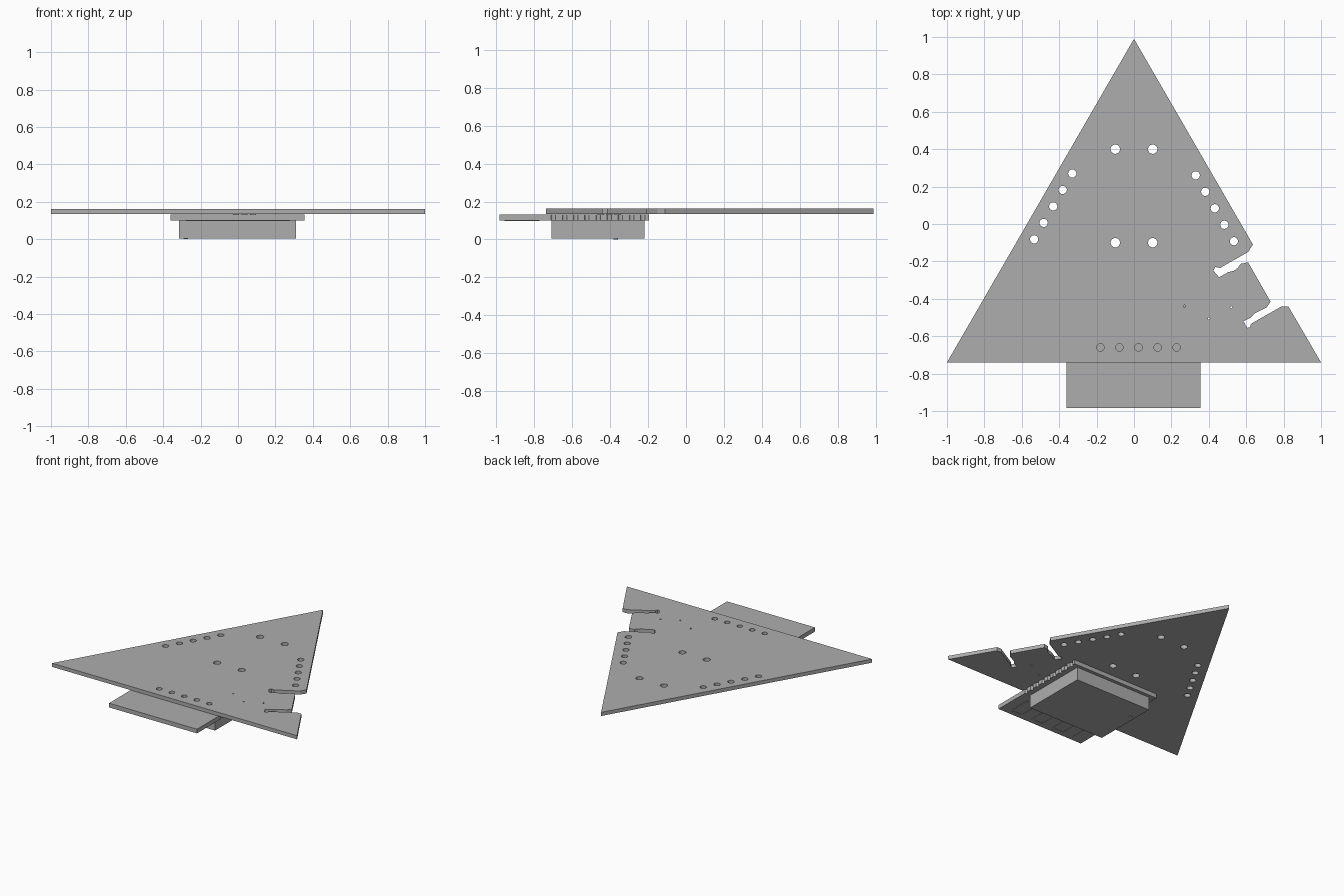
import bpy, bmesh, math

cube = bpy.data.objects.get("Cube")
if cube:
    bpy.data.objects.remove(cube, do_unlink=True)

grey = bpy.data.materials.new("plain grey")
grey.use_nodes = True
COLOUR = (0.42, 0.42, 0.42, 1)
grey.diffuse_color = COLOUR
grey.node_tree.nodes["Principled BSDF"].inputs["Base Color"].default_value = COLOUR


def circle(x, y, r, n=24):
    step = 2 * math.pi / n
    return [(x + r * math.cos(i * step), y + r * math.sin(i * step)) for i in range(n)]


def sheet(name, loops, z0, z1):
    """Solid flat sheet: first loop is the outline, the others are holes."""
    curve = bpy.data.curves.new(name, 'CURVE')
    curve.dimensions = '2D'
    curve.fill_mode = 'BOTH'
    curve.extrude = (z1 - z0) / 2
    for loop in loops:
        spline = curve.splines.new('POLY')
        spline.points.add(len(loop) - 1)
        for point, (x, y) in zip(spline.points, loop):
            point.co = (x, y, 0, 1)
        spline.use_cyclic_u = True
    ob = bpy.data.objects.new(name, curve)
    bpy.context.collection.objects.link(ob)
    bpy.ops.object.select_all(action='DESELECT')
    ob.select_set(True)
    bpy.context.view_layer.objects.active = ob
    bpy.ops.object.convert(target='MESH')
    ob = bpy.context.view_layer.objects.active
    bm = bmesh.new()
    bm.from_mesh(ob.data)
    bmesh.ops.remove_doubles(bm, verts=bm.verts, dist=0.0001)
    bmesh.ops.translate(bm, verts=bm.verts, vec=(0, 0, (z0 + z1) / 2))
    bmesh.ops.recalc_face_normals(bm, faces=bm.faces)
    for face in bm.faces:
        face.smooth = False
    bm.to_mesh(ob.data)
    bm.free()
    ob.data.materials.clear()
    ob.data.materials.append(grey)
    return ob


def rect(x0, x1, y0, y1):
    return [(x0, y0), (x1, y0), (x1, y1), (x0, y1)]


# Triangular plate, with two ragged slots in its left edge
lower_slot = [(.825, -.44), (.79, -.44), (.64, -.525), (.625, -.535), (.62, -.553),
              (.605, -.555), (.585, -.52), (.625, -.5), (.65, -.475), (.71, -.445),
              (.73, -.415)]
upper_slot = [(.61, -.205), (.57, -.213), (.555, -.235), (.535, -.25), (.505, -.257),
              (.455, -.285), (.425, -.25), (.435, -.23), (.46, -.235), (.61, -.15),
              (.636, -.11)]
outline = [(-1, -.74), (1, -.74)] + lower_slot + upper_slot + [(0, .99)]

# Mounting holes, pin rows along three edges, and tiny via holes
holes = [circle(x, y, .025) for x in (-.1, .1) for y in (-.1, .4)]
for i in range(5):
    holes.append(circle(-.33 - .051 * i, .27 - .088 * i, .022))
    holes.append(circle(.33 + .051 * i, .26 - .088 * i, .022))
    holes.append(circle(-.18 + .102 * i, -.66, .02))
holes += [circle(x, y, .006, 10) for x, y in ((.27, -.44), (.52, -.445), (.4, -.505))]
sheet("triangle_plate", [outline] + holes, .135, .162)

# Module board with half-round notches along both sides
X0, X1, Y0, Y1 = -.362, .355, -.985, -.195
R, PITCH = .012, .059


def notches(x, side):
    points = []
    for i in range(9):
        y = -.7 + PITCH * i
        for k in range(7):
            a = -math.pi / 2 + math.pi * k / 6
            points.append((x - side * R * math.cos(a), y + R * math.sin(a)))
    return points


board = [(X0, Y0), (X1, Y0)] + notches(X1, 1) + [(X1, Y1), (X0, Y1)] + notches(X0, -1)[::-1]
sheet("module_board", [board], .1, .131)

# Solder pads between the board and the plate
for i in range(3):
    for j in range(3):
        x, y = -.01 + .045 * i, -.45 + .045 * j
        sheet("solder_pad", [rect(x - .016, x + .016, y - .016, y + .016)], .131, .135)

# Metal shield box with its round corner mark
sheet("shield_box", [rect(-.315, .31, -.71, -.22)], .004, .1)
sheet("corner_mark", [circle(-.28, -.37, .012)], 0, .004)

# Zigzag antenna trace under the free end of the board
W = .008
for i in range(7):
    x = -.27 + .09 * i
    sheet("antenna_bar", [rect(x - W, x + W, -.95, -.78)], .0985, .1)
    if i < 6:
        y = -.95 if i % 2 else -.78
        sheet("antenna_link", [rect(x + W, x + .09 - W, y - W, y + W)], .0985, .1)
